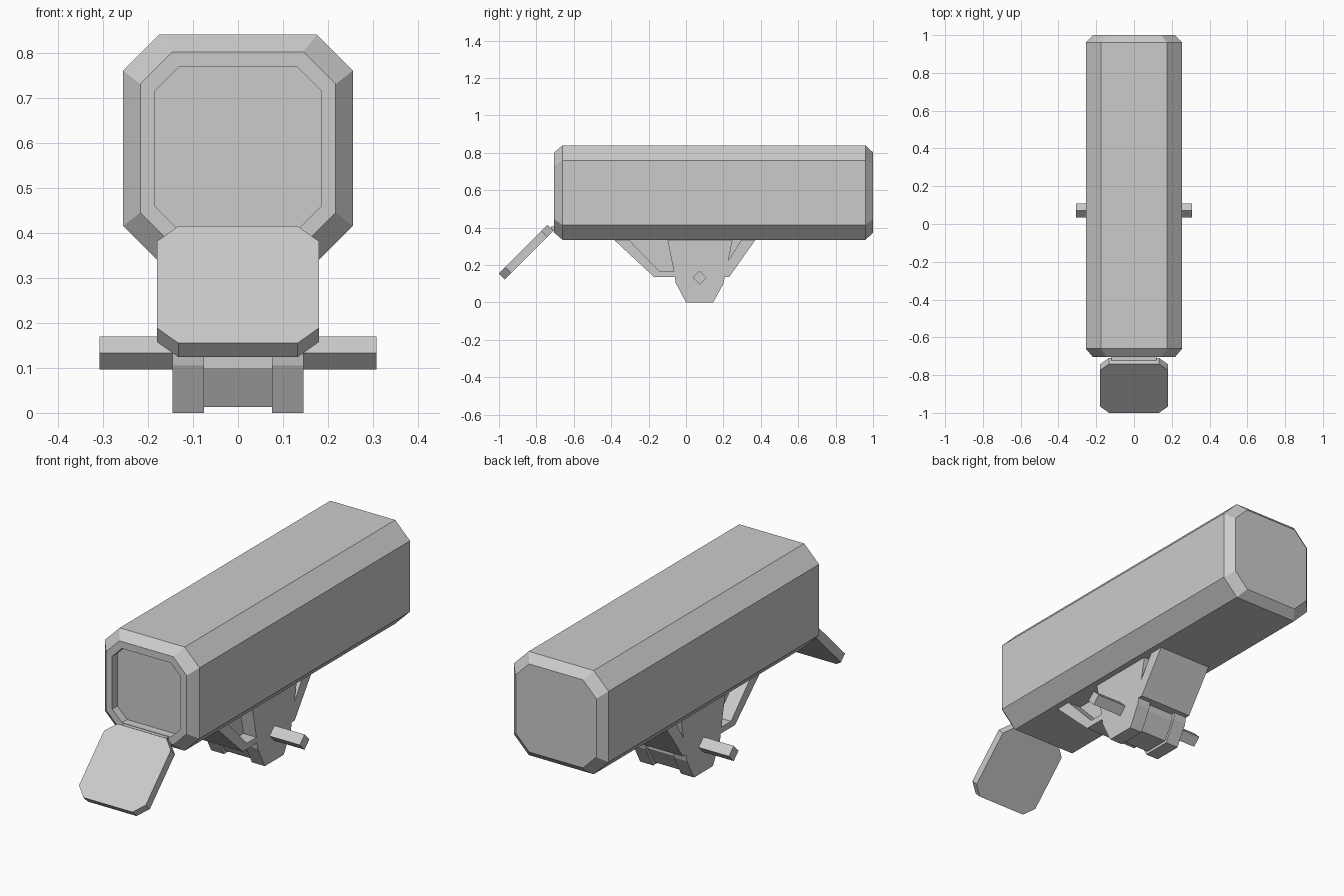
import bpy, math
from mathutils import Vector

if "Cube" in bpy.data.objects:
    bpy.data.objects.remove(bpy.data.objects["Cube"])


def loft(name, rings, smooth=None):
    """Skin equal-sized closed rings and cap both ends."""
    n = len(rings[0])
    verts = [p for r in rings for p in r]
    faces = [[i * n + j, i * n + (j + 1) % n, (i + 1) * n + (j + 1) % n, (i + 1) * n + j]
             for i in range(len(rings) - 1) for j in range(n)]
    faces += [list(range(n))[::-1], list(range(len(verts) - n, len(verts)))]
    me = bpy.data.meshes.new(name)
    me.from_pydata(verts, [], faces)
    ob = bpy.data.objects.new(name, me)
    bpy.context.collection.objects.link(ob)
    bpy.context.view_layer.objects.active = ob
    ob.select_set(True)
    bpy.ops.object.mode_set(mode='EDIT')
    bpy.ops.mesh.select_all(action='SELECT')
    bpy.ops.mesh.normals_make_consistent(inside=False)
    bpy.ops.object.mode_set(mode='OBJECT')
    if smooth:
        bpy.ops.object.shade_smooth_by_angle(angle=math.radians(smooth))
    ob.select_set(False)
    return ob


def octagon(hx, lo, hi, c):
    """Chamfered rectangle, symmetric in x."""
    return [(hx, lo + c), (hx, hi - c), (hx - c, hi), (c - hx, hi),
            (-hx, hi - c), (-hx, lo + c), (c - hx, lo), (hx - c, lo)]


def body_ring(y, *args):
    return [(x, y, z) for x, z in octagon(*args)]


def side_prism(name, profile, x0, x1, smooth=None):
    """Extrude a (y, z) profile across x."""
    return loft(name, [[(x, y, z) for y, z in profile] for x in (x0, x1)], smooth)


# Housing with chamfered ends and a recessed front window
outer = (0.255, 0.335, 0.84, 0.08)
end = (0.217, 0.373, 0.802, 0.072)
window = (0.184, 0.407, 0.768, 0.052)
loft("housing", [body_ring(-0.665, *window), body_ring(-0.705, *window),
                 body_ring(-0.705, *end), body_ring(-0.66, *outer),
                 body_ring(0.96, *outer), body_ring(1.0, *end)])

# Open lens cover, tilted 45 degrees
s = math.sqrt(0.5)
origin, down, thick = Vector((0, -0.74, 0.415)), Vector((0, -s, -s)), Vector((0, s, -s))
loft("lens_cover", [[origin + Vector((x, 0, 0)) + down * v + thick * t
                     for x, v in octagon(0.18, 0, 0.368, 0.048)] for t in (0, 0.044)])
side_prism("cover_hinge", [(-0.722, 0.385), (-0.722, 0.405), (-0.69, 0.405), (-0.69, 0.38)],
           -0.12, 0.12)

# Bracket struts and central web under the housing
side_prism("front_strut", [(-0.39, 0.34), (-0.17, 0.135), (-0.04, 0.135),
                           (-0.04, 0.165), (-0.14, 0.165), (-0.31, 0.34)], -0.145, 0.145)
side_prism("rear_strut", [(0.375, 0.34), (0.23, 0.135), (0.17, 0.135), (0.30, 0.34)],
           -0.145, 0.145)
side_prism("bracket_web", [(-0.32, 0.34), (-0.15, 0.155), (0.2, 0.155), (0.31, 0.34)],
           -0.075, 0.075)

# Clamp cheeks on both sides and the core between them
cheek = [(0, 0), (0.145, 0), (0.2, 0.1), (0.207, 0.135), (0.25, 0.34),
         (-0.10, 0.34), (-0.065, 0.165), (-0.055, 0.105)]
for side, name in ((1, "right_cheek"), (-1, "left_cheek")):
    side_prism(name, cheek, side * 0.075, side * 0.145)
side_prism("clamp_core", [(0.008, 0.013), (0.137, 0.013), (0.187, 0.1), (0.187, 0.2),
                          (-0.042, 0.2), (-0.042, 0.1)], -0.075, 0.075)

# Four-sided cross pin
r = 0.037
side_prism("cross_pin", [(0.0725 + r * math.cos(a * math.pi / 2), 0.133 + r * math.sin(a * math.pi / 2))
                         for a in range(4)], -0.308, 0.308)
